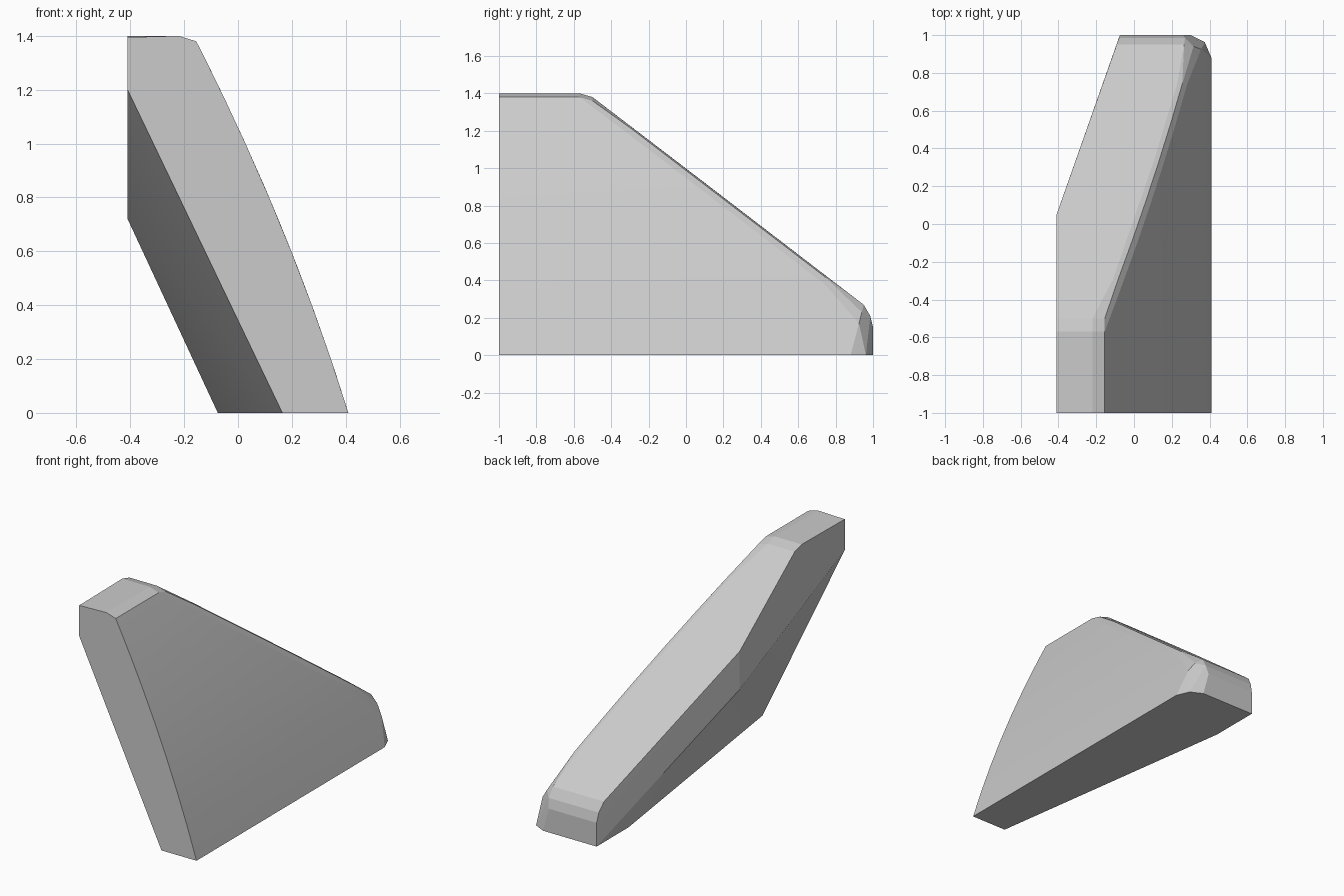
import bpy, bmesh, math

if "Cube" in bpy.data.objects:
    bpy.data.objects.remove(bpy.data.objects["Cube"])

# Curved outer side: x as a function of height
def side(z):
    return 0.41 - 0.31 * z - 0.072 * z * z

pts = []

# Front and back ends of the sloping underside and cut-off left side
pts += [(-0.41, -1, 1.2), (0.165, -1, 0), (-0.075, 0.68, 0), (-0.075, 1, 0),
        (-0.41, 0.05, 0.72), (-0.41, 0.05, 0.96), (-0.41, -1, 1.395),
        (-0.41, -0.57, 1.4), (-0.41, -0.5, 1.38)]

# Outer side, front edge
pts += [(side(z), -1, z) for z in (0, 0.2, 0.4, 0.6, 0.8, 1.0, 1.16, 1.3)]

# Rounded edge between the outer side and the flat top
for y, top in ((-1, 1.4), (-0.57, 1.4), (-0.5, 1.38)):
    pts += [(-0.22, y, top), (-0.155, y, top - 0.02), (side(top - 0.1), y, top - 0.1)]

# Rounded edge running down the slope
for i in range(1, 7):
    t = i / 7
    y, top = -0.5 + 1.45 * t, 1.38 - 1.11 * t
    pts += [(side(top) - 0.035, y, top), (side(top) - 0.008, y, top - 0.01),
            (side(top - 0.05), y, top - 0.05)]

# Rounded low back end
pts += [(-0.092, 0.95, 0.27), (0.265, 0.95, 0.27),
        (-0.08, 0.985, 0.21), (0.27, 0.985, 0.21),
        (-0.075, 1, 0.15), (0.26, 1, 0.15),
        (0.315, 0.94, 0.23), (side(0.17), 0.925, 0.17),
        (side(0), 0.88, 0), (0.375, 0.962, 0), (0.3, 1, 0)]

bm = bmesh.new()
for p in pts:
    bm.verts.new(p)
res = bmesh.ops.convex_hull(bm, input=bm.verts)
loose = [v for v in bm.verts if not v.link_faces]
bmesh.ops.delete(bm, geom=loose, context='VERTS')
bmesh.ops.dissolve_limit(bm, angle_limit=math.radians(0.5), verts=bm.verts, edges=bm.edges)
bmesh.ops.recalc_face_normals(bm, faces=bm.faces)

mesh = bpy.data.meshes.new("slanted_fin")
bm.to_mesh(mesh)
bm.free()
fin = bpy.data.objects.new("slanted_fin", mesh)
bpy.context.collection.objects.link(fin)
bpy.context.view_layer.objects.active = fin
fin.select_set(True)
bpy.ops.object.shade_smooth_by_angle(angle=math.radians(12))
